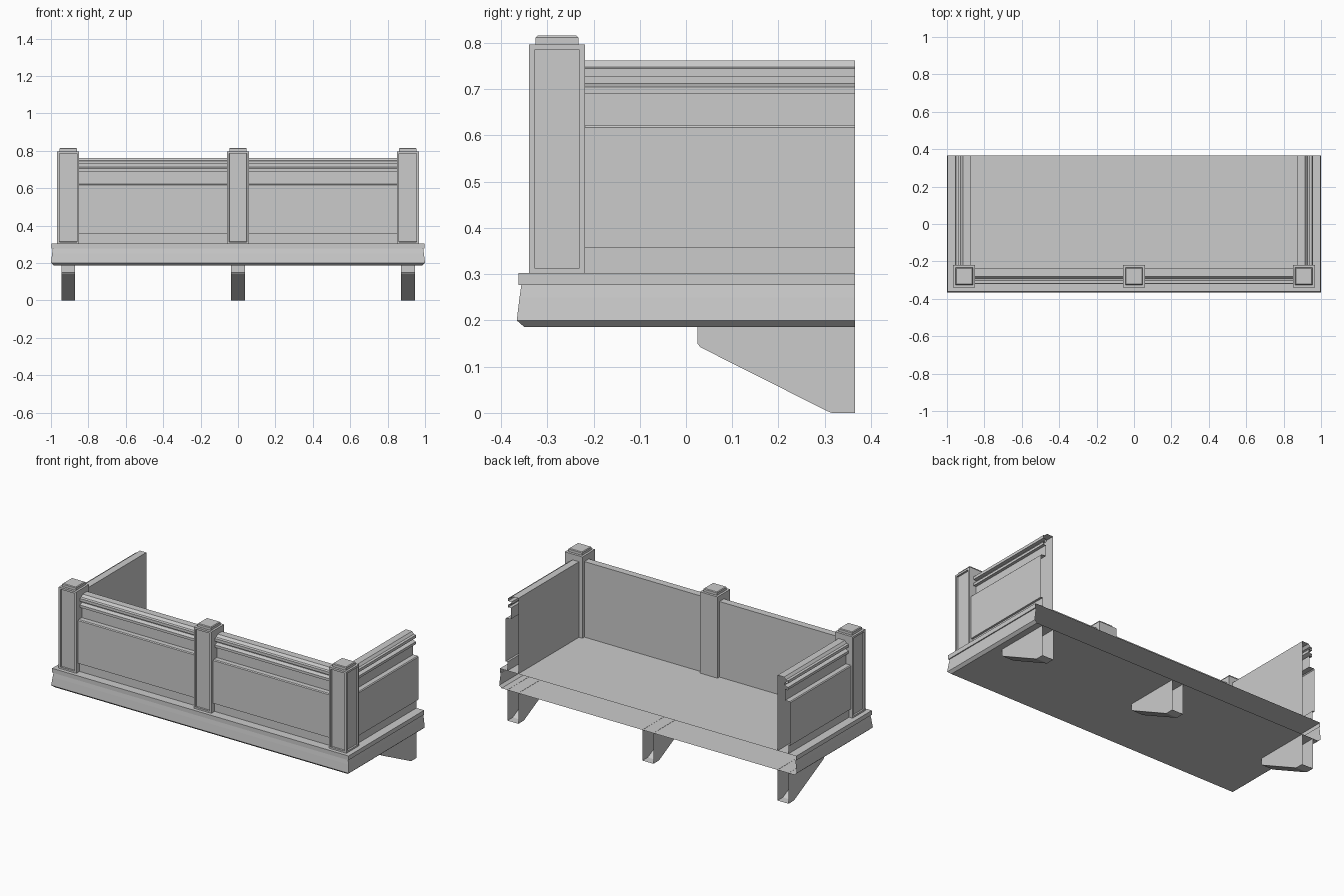
import bpy
import bmesh
from mathutils import Matrix

cube = bpy.data.objects.get("Cube")
if cube:
    bpy.data.objects.remove(cube, do_unlink=True)

stone = bpy.data.materials.new("grey_stone")
stone.use_nodes = True
colour = (0.6, 0.6, 0.6, 1)
stone.diffuse_color = colour
stone.node_tree.nodes["Principled BSDF"].inputs["Base Color"].default_value = colour

BACK = 0.365


def finish(bm, name):
    mesh = bpy.data.meshes.new(name)
    bm.to_mesh(mesh)
    bm.free()
    mesh.materials.append(stone)
    obj = bpy.data.objects.new(name, mesh)
    bpy.context.collection.objects.link(obj)
    return obj


def u_sweep(name, half_x, front_y, profile, capped):
    """Sweep an (outward offset, height) profile round three sides, open at the back."""
    bm = bmesh.new()
    rows = []
    for d, z in profile:
        x, y = half_x + d, front_y - d
        rows.append([bm.verts.new(p) for p in
                     ((-x, BACK, z), (-x, y, z), (x, y, z), (x, BACK, z))])
    for low, high in zip(rows, rows[1:]):
        for i in range(3):
            bm.faces.new((low[i], low[i + 1], high[i + 1], high[i]))
    if capped:
        bm.faces.new(rows[0][::-1])
        bm.faces.new(rows[-1])
    return finish(bm, name)


def box(bm, centre, size):
    matrix = Matrix.Translation(centre) @ Matrix.Diagonal((*size, 1))
    verts = bmesh.ops.create_cube(bm, size=1, matrix=matrix)["verts"]
    return list({f for v in verts for f in v.link_faces})


def post(name, x):
    """Square post with sunken panels on its outward faces and a small cap."""
    bm = bmesh.new()
    y = -0.279
    faces = box(bm, (x, y, 0.549), (0.118, 0.122, 0.496))
    bm.normal_update()
    panels = [f for f in faces if f.normal.y < -0.9 or f.normal.x * x > 0.5]
    for face in faces:
        if abs(x) > 0.1 and abs(face.normal.x) > 0.9 and face.normal.x * x > 0 \
                and face not in panels:
            panels.append(face)
    bmesh.ops.inset_individual(bm, faces=panels, thickness=0.017, depth=0)
    bmesh.ops.inset_individual(bm, faces=panels, thickness=0.001, depth=-0.01)
    # cap
    cap = box(bm, (x, y, 0.806), (0.092, 0.092, 0.02))
    bm.normal_update()
    top = [f for f in cap if f.normal.z > 0.9][0]
    bmesh.ops.bevel(bm, geom=list(top.edges), offset=0.004, segments=1,
                    affect='EDGES')
    return finish(bm, name)


def bracket(name, x):
    """Tapered support, open where it meets the slab and the building."""
    outline = [(0.025, 0.187), (0.025, 0.15), (0.031, 0.142), (0.305, 0.004),
               (0.315, 0), (BACK, 0), (BACK, 0.187)]
    bm = bmesh.new()
    left, right = [[bm.verts.new((x + s * 0.037, y, z)) for y, z in outline]
                   for s in (-1, 1)]
    bm.faces.new(left[::-1])
    bm.faces.new(right)
    for i in range(len(outline) - 2):
        bm.faces.new((left[i], left[i + 1], right[i + 1], right[i]))
    return finish(bm, name)


# Floor slab with moulded edge
u_sweep("floor_slab", 1, -0.366, [
    (-0.016, 0.186), (0, 0.2), (-0.006, 0.25), (-0.01, 0.277),
    (-0.004, 0.277), (-0.004, 0.303)], True)

# Parapet: base, raised panel, frieze, mouldings, coping, inner face
u_sweep("parapet", 0.872, -0.237, [
    (0.072, 0.303), (0.072, 0.357), (0.085, 0.357), (0.085, 0.617),
    (0.08, 0.622), (0.05, 0.622), (0.05, 0.69), (0.068, 0.69),
    (0.068, 0.705), (0.045, 0.712), (0.045, 0.728), (0.068, 0.728),
    (0.068, 0.745), (0.055, 0.748), (0.043, 0.762), (0, 0.762),
    (0, 0.303)], False)

# Posts and brackets
for side, sign in (("right", -1), ("middle", 0), ("left", 1)):
    post(side + "_post", sign * 0.908)
    bracket(side + "_bracket", sign * 0.908)
